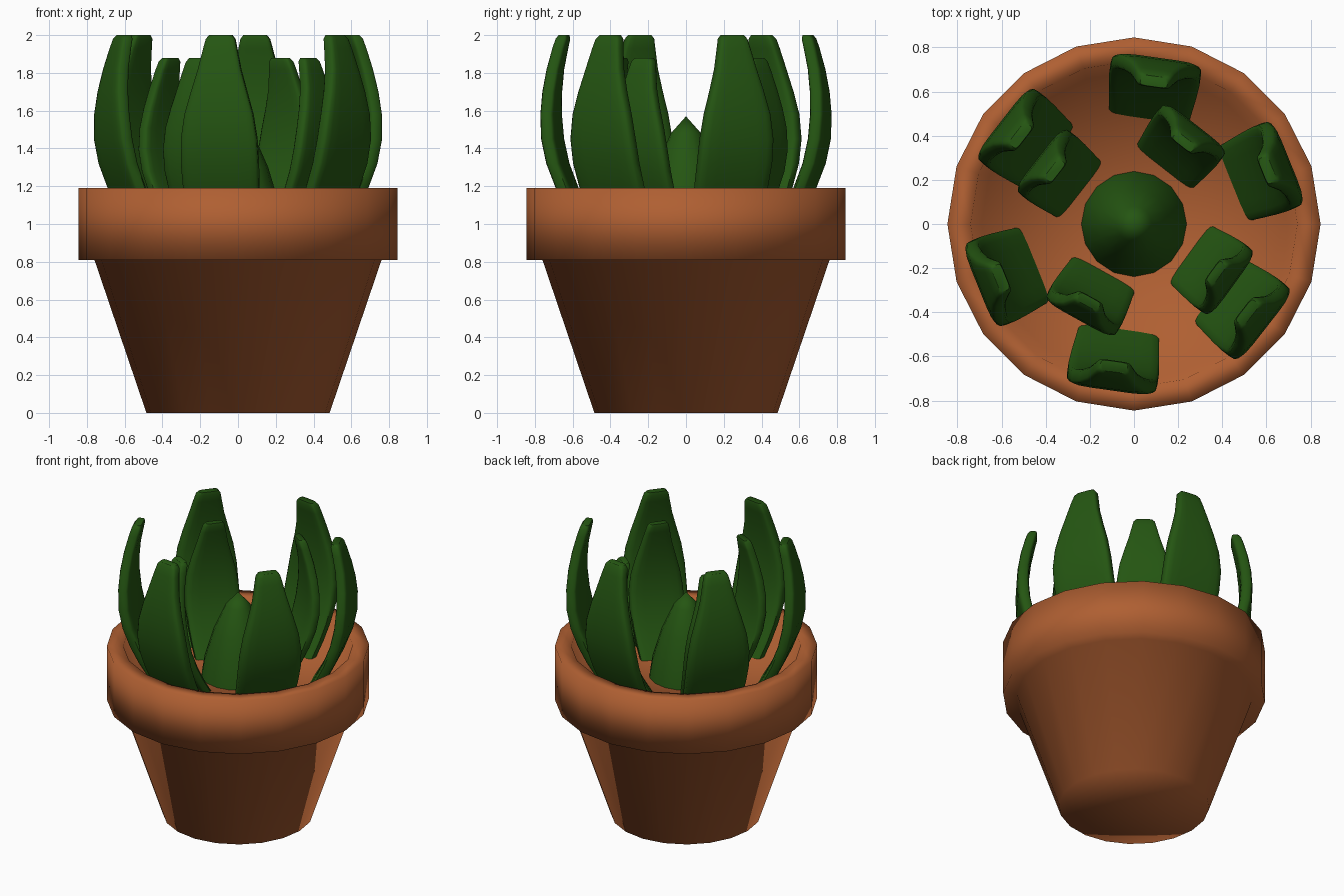
import bpy, bmesh, math
from mathutils import Vector

if "Cube" in bpy.data.objects:
    bpy.data.objects.remove(bpy.data.objects["Cube"])


def material(name, color):
    m = bpy.data.materials.new(name)
    m.diffuse_color = (*color, 1)
    m.use_nodes = True
    m.node_tree.nodes["Principled BSDF"].inputs["Base Color"].default_value = m.diffuse_color
    return m


terracotta = material("terracotta", (0.43, 0.115, 0.032))
leaf_green = material("leaf green", (0.018, 0.092, 0.006))
FLOOR = 0.98


def finish(bm, name, mat, angle=None):
    bmesh.ops.recalc_face_normals(bm, faces=bm.faces)
    me = bpy.data.meshes.new(name)
    bm.to_mesh(me)
    bm.free()
    me.materials.append(mat)
    ob = bpy.data.objects.new(name, me)
    bpy.context.collection.objects.link(ob)
    bpy.ops.object.select_all(action='DESELECT')
    ob.select_set(True)
    bpy.context.view_layer.objects.active = ob
    if angle is None:
        bpy.ops.object.shade_smooth()
    else:
        bpy.ops.object.shade_smooth_by_angle(angle=math.radians(angle))
    return ob


def skin(bm, rings):
    """Join neighbouring rings of vertices; a one-vertex ring becomes a fan."""
    for a, b in zip(rings, rings[1:]):
        n = max(len(a), len(b))
        for i in range(n):
            j = (i + 1) % n
            if len(a) == 1:
                bm.faces.new((a[0], b[j], b[i]))
            elif len(b) == 1:
                bm.faces.new((a[i], a[j], b[0]))
            else:
                bm.faces.new((a[i], a[j], b[j], b[i]))


def lathe(name, profile, sides, mat, angle=None):
    bm = bmesh.new()
    rings = []
    for r, z in profile:
        if r == 0:
            rings.append([bm.verts.new((0, 0, z))])
        else:
            rings.append([bm.verts.new((r * math.cos(2 * math.pi * i / sides),
                                        r * math.sin(2 * math.pi * i / sides), z))
                          for i in range(sides)])
    skin(bm, rings)
    return finish(bm, name, mat, angle)


# height, distance outward, half width, half thickness of one outer leaf
LEAF = [(0.98, 0.52, 0.185, 0.04), (1.08, 0.58, 0.195, 0.042),
        (1.19, 0.635, 0.203, 0.042), (1.32, 0.685, 0.208, 0.042),
        (1.45, 0.713, 0.204, 0.042), (1.58, 0.721, 0.184, 0.04),
        (1.70, 0.715, 0.150, 0.039), (1.82, 0.698, 0.115, 0.037),
        (1.93, 0.672, 0.090, 0.035), (1.98, 0.658, 0.078, 0.033),
        (2.00, 0.652, 0.062, 0.024)]


def leaf(name, angle, scale=1.0, base=0.48, shift=0.0):
    a = math.radians(angle)
    out = Vector((math.cos(a), math.sin(a), 0))
    side = Vector((-math.sin(a), math.cos(a), 0))
    bm = bmesh.new()
    rings = []
    for z, r, w, t in LEAF:
        ring = []
        for i in range(16):
            # rounded rectangular cross-section
            c = math.cos(2 * math.pi * (i + 0.5) / 16)
            s = math.sin(2 * math.pi * (i + 0.5) / 16)
            u = math.copysign(abs(c) ** 0.4, c) * w * scale
            v = math.copysign(abs(s) ** 0.4, s) * t * scale
            p = out * (base + (r - 0.48) * scale + v) + side * (shift + u)
            p.z = FLOOR + (z - FLOOR) * scale
            ring.append(bm.verts.new(p))
        rings.append(ring)
    skin(bm, rings)
    bm.faces.new(rings[0])
    bm.faces.new(rings[-1])
    return finish(bm, name, leaf_green, 50)


# flower pot with overhanging rim and recessed floor
lathe("pot", [(0, 0), (0.485, 0), (0.76, 0.81), (0.845, 0.81), (0.845, 1.19),
              (0.74, 1.19), (0.69, FLOOR), (0, FLOOR)], 20, terracotta)

# central bud
lathe("center_bud", [(0.24, 0.97), (0.22, 1.1), (0.16, 1.3), (0.08, 1.48), (0, 1.57)],
      16, leaf_green)

# six outer leaves
for k in range(6):
    leaf(f"outer_leaf_{k + 1}", 22 + 60 * k)

# four smaller inner leaves, each slightly turned
for k, (ang, base, shift) in enumerate([(52, 0.28, 0.05), (142, 0.28, 0.03),
                                        (241, 0.255, -0.01), (324, 0.28, 0.04)]):
    leaf(f"inner_leaf_{k + 1}", ang, 0.88, base, shift)
